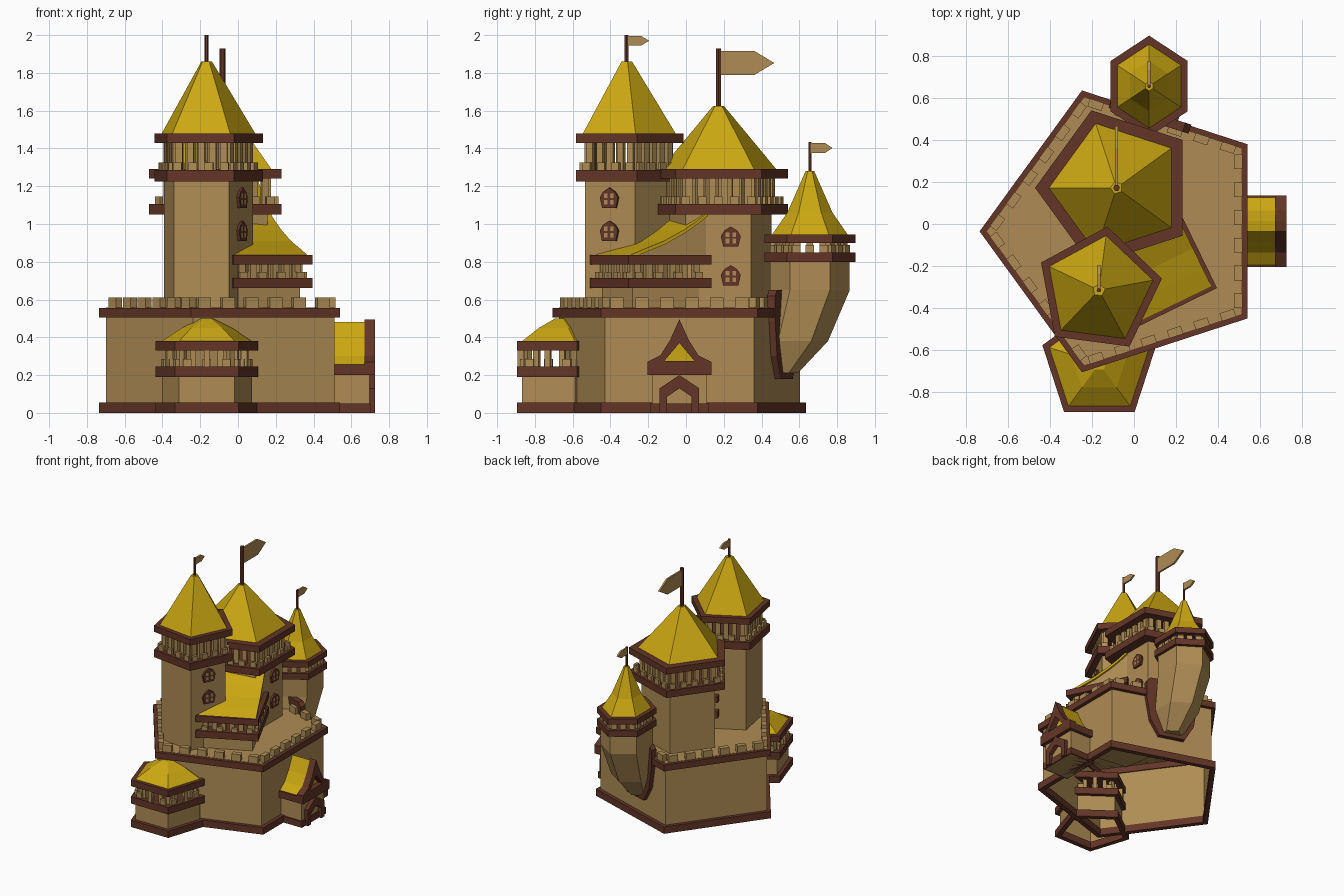
import bpy, bmesh, math
from mathutils import Vector as V

if "Cube" in bpy.data.objects:
    bpy.data.objects.remove(bpy.data.objects["Cube"])


def material(name, rgb):
    m = bpy.data.materials.new(name)
    m.diffuse_color = (*rgb, 1)
    m.use_nodes = True
    m.node_tree.nodes["Principled BSDF"].inputs["Base Color"].default_value = m.diffuse_color
    return m


TAN = material("tan_stone", (0.43, 0.265, 0.09))
BROWN = material("brown_wood", (0.125, 0.036, 0.02))
GOLD = material("gold_roof", (0.60, 0.39, 0.006))
Z = V((0, 0, 1))


def add_loft(bm, rings, bottom=True, top=True):
    vs = [[bm.verts.new(p) for p in r] for r in rings]
    n = len(vs[0])
    for a, b in zip(vs, vs[1:]):
        for i in range(n):
            j = (i + 1) % n
            bm.faces.new((a[i], a[j], b[j], b[i]))
    if bottom:
        bm.faces.new(vs[0][::-1])
    if top:
        bm.faces.new(vs[-1])


def finish(name, mat, bm):
    bmesh.ops.recalc_face_normals(bm, faces=bm.faces[:])
    me = bpy.data.meshes.new(name)
    bm.to_mesh(me)
    bm.free()
    me.materials.append(mat)
    ob = bpy.data.objects.new(name, me)
    bpy.context.collection.objects.link(ob)
    return ob


def loft(name, mat, rings, bottom=True, top=True):
    bm = bmesh.new()
    add_loft(bm, rings, bottom, top)
    return finish(name, mat, bm)


def ngon(c, r, n, rot, sy=1.0):
    """Corner points of a regular polygon, optionally stretched in y."""
    return [(c[0] + r * math.cos(math.radians(rot + 360 * i / n)),
             c[1] + sy * r * math.sin(math.radians(rot + 360 * i / n))) for i in range(n)]


def at(pts, z):
    return [(x, y, z) for x, y in pts]


def slab(name, mat, pts, z0, z1, bottom=True):
    return loft(name, mat, [at(pts, z0), at(pts, z1)], bottom)


def extrude(name, mat, pts, origin, across, depth, d0, d1):
    """Upright outline (across, z) pushed along the depth direction."""
    o, a, d = V(origin), V(across), V(depth)
    return loft(name, mat, [[o + a * s + Z * z + d * k for s, z in pts] for k in (d0, d1)])


def blocks(name, pts, k, w, t, z0, z1, inset=0.0):
    """k upright blocks on every side of a polygon (counter-clockwise)."""
    bm = bmesh.new()
    for i, p in enumerate(pts):
        p, q = V(p), V(pts[(i + 1) % len(pts)])
        e = (q - p).normalized()
        nrm = V((-e.y, e.x))
        for j in range(k):
            m = p.lerp(q, (j + 0.5) / k) + nrm * (inset + t / 2)
            box = [m + e * w / 2 * a + nrm * t / 2 * b for a, b in ((-1, -1), (1, -1), (1, 1), (-1, 1))]
            add_loft(bm, [at(box, z0), at(box, z1)])
    return finish(name, TAN, bm)


def ring(name, outer, inner, z0, z1):
    rings = [at(outer, z0), at(outer, z1), at(inner, z1), at(inner, z0), at(outer, z0)]
    ob = loft(name, BROWN, rings, False, False)
    return ob


def spire(name, c, r, z0, z1, flag):
    """Flag pole plus pointed flag; flag = (z low, z high, length)."""
    slab(name + "_pole", BROWN, ngon(c, r, 6, 0), z0, z1)
    a, b, l = flag
    extrude(name + "_flag", TAN, [(0, a), (l * 0.65, a), (l, (a + b) / 2), (l * 0.65, b), (0, b)],
            (c[0], c[1], 0), (0, 1, 0), (1, 0, 0), -0.007, 0.007)


def gallery(name, shape, r_trim, r_in, z, k, w, merlons):
    """Lower trim, slats, battlements and roof trim; z = four trim heights."""
    slab(name + "_lower_trim", BROWN, shape(r_trim), z[0], z[1])
    slab(name + "_roof_trim", BROWN, shape(r_trim), z[2], z[3])
    blocks(name + "_slats", shape(r_in), k, w, 0.03, z[1], z[2])
    blocks(name + "_battlements", shape(r_trim - 0.02), merlons, 0.045, 0.02, z[1], z[1] + 0.04)


def window(name, c, apothem, ang, shift, z):
    a = math.radians(ang)
    d, s = V((math.cos(a), math.sin(a), 0)), V((-math.sin(a), math.cos(a), 0))
    o = V((c[0], c[1], z)) + d * apothem + s * shift
    extrude(name + "_frame", BROWN, [(-.04, 0), (.04, 0), (.053, .055), (.035, .085), (0, .107),
                                     (-.035, .085), (-.053, .055)], o, s, d, -0.01, 0.015)
    for i, x in enumerate((-.018, .018)):
        for j, h in enumerate((.018, .052)):
            extrude(f"{name}_pane_{i}{j}", TAN, [(x - .01, h), (x + .01, h), (x + .01, h + .024), (x - .01, h + .024)],
                    o, s, d, 0.01, 0.017)


# Main keep: open-bottomed pentagon with trims and battlements
KC = (-0.03, -0.035)
keep = lambda r: ngon(KC, r, 5, 36)
slab("keep_wall", TAN, keep(0.67), 0.0, 0.557, bottom=False)
ring("keep_base_trim", keep(0.705), keep(0.66), 0.0, 0.055)
ring("keep_top_trim", keep(0.705), keep(0.66), 0.505, 0.555)
blocks("keep_battlements", keep(0.675), 6, 0.07, 0.04, 0.555, 0.61)

# Small front tower
FC = (-0.165, -0.665)
ft = lambda r: ngon(FC, r, 5, 18)
slab("front_tower_wall", TAN, ft(0.25), 0.0, 0.2, bottom=False)
ring("front_tower_base_trim", ft(0.285), ft(0.24), 0.0, 0.055)
gallery("front_tower", ft, 0.285, 0.245, (0.19, 0.245, 0.33, 0.38), 2, 0.03, 3)
blocks("front_tower_corner_posts", ngon(FC, 0.26, 10, 0), 1, 0.03, 0.03, 0.245, 0.33, 0.02)
loft("front_tower_roof", GOLD, [at(ft(0.25), 0.38), at(ft(0.14), 0.45), at(ft(0.035), 0.5)])

# Tall tower
AC = (-0.167, -0.315)
ta = lambda r: ngon(AC, r, 5, 10.5)
slab("tall_tower_wall", TAN, ta(0.25), 0.54, 1.23)
gallery("tall_tower", ta, 0.305, 0.255, (1.225, 1.285, 1.43, 1.48), 5, 0.036, 4)
loft("tall_tower_roof", GOLD, [at(ta(0.262), 1.48), at(ta(0.03), 1.86)])
spire("tall_tower", AC, 0.011, 1.84, 2.0, (1.945, 1.995, 0.12))
for i, z in enumerate((0.91, 1.085)):
    window(f"tall_tower_window_{i}", AC, 0.25 * 0.809, -25.5, 0, z)

# Broad tower
BC = (-0.083, 0.172)
tb = lambda r: ngon(BC, r, 5, 36)
slab("broad_tower_wall", TAN, tb(0.295), 0.54, 1.06)
gallery("broad_tower", tb, 0.388, 0.318, (1.05, 1.105, 1.24, 1.29), 6, 0.036, 5)
loft("broad_tower_roof", GOLD, [at(tb(0.322), 1.29), at(tb(0.03), 1.625)])
spire("broad_tower", BC, 0.016, 1.6, 1.93, (1.79, 1.915, 0.295))
for i, z in enumerate((0.675, 0.88)):
    window(f"broad_tower_window_{i}", BC, 0.295 * 0.809, 0, 0.065, z)

# Annex with swept roof between the towers
P = V((0.395, -0.305))
U, W = V((-0.899, -0.438)), V((-0.438, 0.899))


def annex(i):
    return [tuple(P + U * a + W * b) for a, b in ((i, i), (i, 0.49 - i), (0.465 - i, 0.49 - i), (0.465 - i, i))]


slab("annex_wall", TAN, annex(0.05), 0.54, 0.67)
slab("annex_lower_trim", BROWN, annex(0), 0.66, 0.715)
slab("annex_roof_trim", BROWN, annex(0), 0.785, 0.835)
blocks("annex_slats", annex(0.035), 6, 0.036, 0.03, 0.715, 0.785)
blocks("annex_battlements", annex(0.01), 4, 0.045, 0.02, 0.715, 0.745)
curve = [(0.02, 0.835), (0.11, 0.87), (0.22, 0.91), (0.33, 0.965), (0.42, 1.02), (0.48, 1.065)]
org, ux, wx = (P.x, P.y, 0), (W.x, W.y, 0), (U.x, U.y, 0)
extrude("annex_roof", GOLD, curve + [(b, z - 0.02) for b, z in curve[::-1]], org, ux, wx, 0.02, 0.445)
extrude("annex_gable", TAN, [(0.48, 0.82), (0.06, 0.82)] + [(b, z - 0.012) for b, z in curve[1:]],
        org, ux, wx, 0.035, 0.43)

# Hanging back turret, curving down into the keep wall
TC = (0.072, 0.656)
tt = lambda r, y=TC[1]: ngon((TC[0], y), r, 6, 30, 1.14)
loft("turret_body", TAN, [at(tt(0.085, 0.495), 0.21), at(tt(0.155, 0.575), 0.38),
                          at(tt(0.185), 0.65), at(tt(0.185), 0.81)])
gallery("turret", tt, 0.211, 0.18, (0.80, 0.85, 0.90, 0.945), 3, 0.035, 3)
loft("turret_roof", GOLD, [at(tt(0.175), 0.945), at(tt(0.105), 1.06), at(tt(0.02), 1.28)])
spire("turret", TC, 0.009, 1.26, 1.435, (1.375, 1.43, 0.12))
half = [(0.1, 0.18), (0.17, 0.3), (0.2, 0.48), (0.2, 0.62), (0.17, 0.65)]
extrude("turret_wall_rim", BROWN, half + [(-s, z) for s, z in half[::-1]],
        (0.072, 0.501, 0), (-0.951, 0.309, 0), (0.309, 0.951, 0), -0.01, 0.035)

# Gatehouse on the right side
GY = -0.035


def gate_box(name, mat, x1, h, z0, z1):
    slab(name, mat, [(0.48, GY - h), (x1, GY - h), (x1, GY + h), (0.48, GY + h)], z0, z1)


gate_box("gatehouse_wall", TAN, 0.695, 0.145, 0, 0.21)
gate_box("gatehouse_base_trim", BROWN, 0.705, 0.155, 0, 0.05)
gate_box("gatehouse_eaves", BROWN, 0.7, 0.17, 0.2, 0.255)
go, gy, gx = (0, GY, 0), (0, 1, 0), (1, 0, 0)
roof = [(0.16, 0.255), (0.1, 0.3), (0.05, 0.375), (0, 0.48)]
extrude("gatehouse_roof", GOLD, roof + [(-s, z) for s, z in roof[-2::-1]], go, gy, gx, 0.48, 0.68)
gable = [(0, .2), (.17, .2), (.17, .27), (.1, .305), (.05, .385), (0, .495), (0, .37), (.08, .275), (0, .275)]
for name, s in (("left", -1), ("right", 1)):
    extrude(f"gatehouse_gable_{name}", BROWN, [(s * a, z) for a, z in gable], go, gy, gx, 0.67, 0.725)
arch = [(.105, 0), (.105, .13), (0, .2), (-.105, .13), (-.105, 0)]
hole = [(-.065, 0), (-.065, .085), (0, .13), (.065, .085), (.065, 0)]
extrude("gatehouse_door_arch", BROWN, arch + hole, go, gy, gx, 0.68, 0.725)
